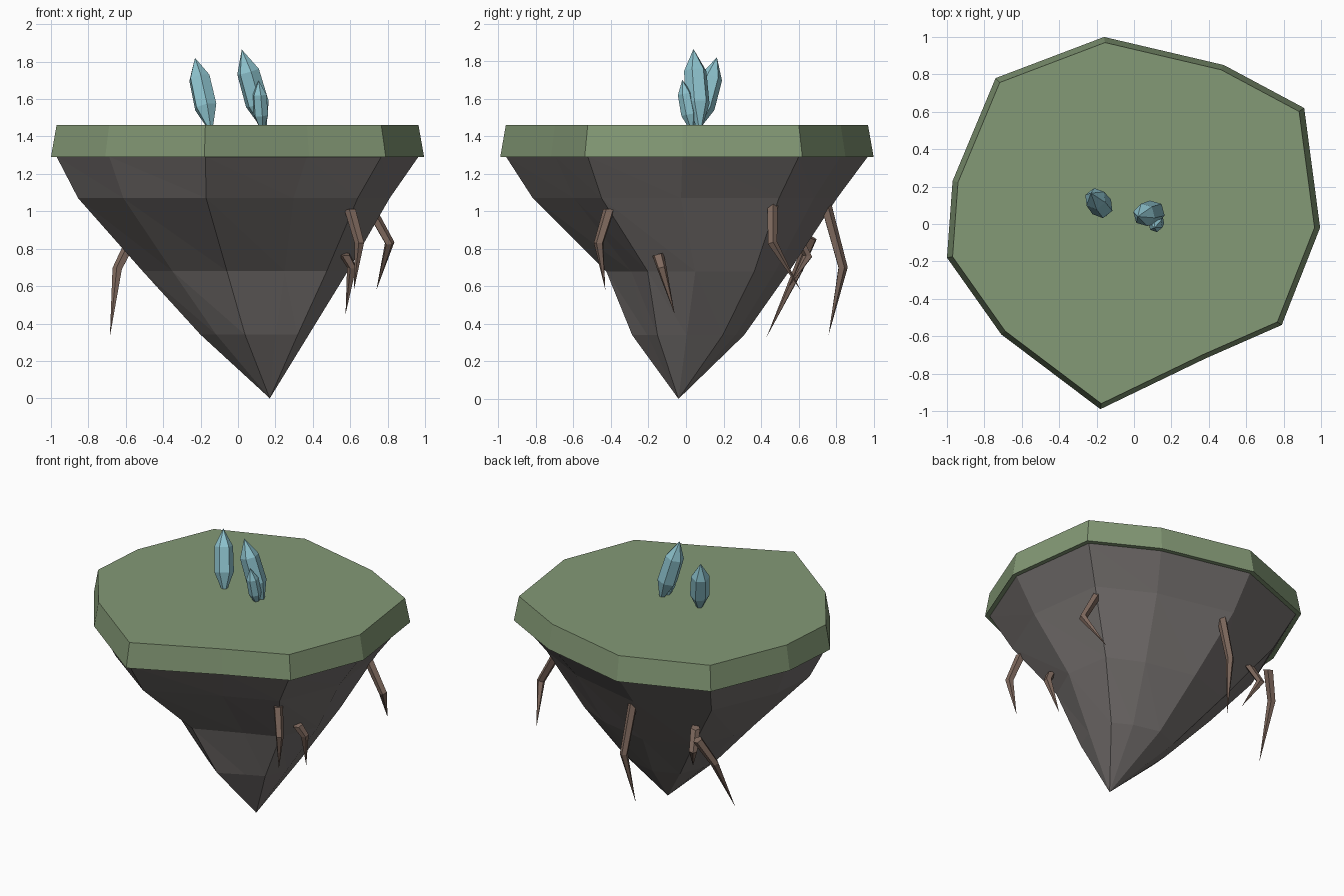
import bpy
import bmesh
import math
from mathutils import Vector

old = bpy.data.objects.get("Cube")
if old:
    bpy.data.objects.remove(old, do_unlink=True)


def material(name, rgb):
    m = bpy.data.materials.new(name)
    m.use_nodes = True
    m.diffuse_color = (*rgb, 1)
    m.node_tree.nodes["Principled BSDF"].inputs["Base Color"].default_value = (*rgb, 1)
    return m


GRASS = material("grass_green", (0.23, 0.32, 0.18))
ROCK = material("rock_grey", (0.175, 0.16, 0.155))
ROOT = material("root_brown", (0.21, 0.14, 0.11))
CRYSTAL = material("crystal_blue", (0.27, 0.55, 0.62))


def loft(name, rings, mat):
    """Join rings of points; a ring with one point closes to a tip."""
    bm = bmesh.new()
    loops = [[bm.verts.new(p) for p in ring] for ring in rings]
    n = max(len(loop) for loop in loops)
    for a, b in zip(loops, loops[1:]):
        for i in range(n):
            j = (i + 1) % n
            if len(a) == 1:
                bm.faces.new((a[0], b[i], b[j]))
            elif len(b) == 1:
                bm.faces.new((a[i], a[j], b[0]))
            else:
                bm.faces.new((a[i], a[j], b[j]))
                bm.faces.new((a[i], b[j], b[i]))
    for loop in (loops[0], loops[-1]):
        if len(loop) > 1:
            bm.faces.new(loop)
    bmesh.ops.recalc_face_normals(bm, faces=bm.faces)
    mesh = bpy.data.meshes.new(name)
    bm.to_mesh(mesh)
    bm.free()
    mesh.materials.append(mat)
    obj = bpy.data.objects.new(name, mesh)
    bpy.context.collection.objects.link(obj)
    return obj


def spike(name, points, radii, sides, mat):
    """Faceted rod along a path; zero radius gives a point."""
    pts = [Vector(p) for p in points]
    turn = (pts[-1] - pts[0]).to_track_quat('Z', 'Y')
    rings = []
    for p, r in zip(pts, radii):
        count = sides if r > 0 else 1
        rings.append([p + turn @ Vector((r * math.cos(math.tau * k / sides),
                                         r * math.sin(math.tau * k / sides), 0))
                      for k in range(count)])
    loft(name, rings, mat)


# Irregular island outline
OUTLINE = [(0.995, -0.02), (0.91, 0.62), (0.48, 0.85), (-0.16, 1.0),
           (-0.74, 0.78), (-0.97, 0.23), (-1.0, -0.18), (-0.71, -0.59),
           (-0.18, -0.99), (0.38, -0.72), (0.79, -0.54)]


def outline_ring(z, sx, sy, dx=0, dy=0):
    return [(x * sx + dx, y * sy + dy, z) for x, y in OUTLINE]


# Grass slab, slightly tapered
loft("grass_slab", [outline_ring(1.29, 1, 1), outline_ring(1.46, 0.97, 0.97)], GRASS)

# Faceted rock cone hanging below
loft("rock_base", [
    outline_ring(1.292, 0.97, 0.97),
    outline_ring(1.07, 0.835, 0.815, -0.02, -0.01),
    outline_ring(0.68, 0.55, 0.49, 0.04, 0.06),
    outline_ring(0.34, 0.29, 0.3, 0.09, 0.01),
    [(0.17, -0.04, 0)]], ROCK)

# Double-pointed crystals: base, tip, radius
CRYSTALS = {
    "crystal_right": ((-0.14, 0.05, 1.41), (-0.23, 0.165, 1.82), 0.063),
    "crystal_tall": ((0.15, 0.075, 1.41), (0.02, 0.04, 1.865), 0.065),
    "crystal_small": ((0.13, 0.035, 1.41), (0.11, -0.02, 1.7), 0.041),
}
for name, (base, tip, r) in CRYSTALS.items():
    base, tip = Vector(base), Vector(tip)
    path = [base.lerp(tip, t) for t in (0, 0.36, 0.74, 1)]
    spike(name, path, (0, r, r * 0.95, 0), 6, CRYSTAL)

# Bent roots: start, knee, tip
ROOTS = {
    "root_side": ((0.57, -0.15, 0.77), (0.61, -0.13, 0.7), (0.575, -0.06, 0.45)),
    "root_front_left": ((0.6, -0.41, 1.01), (0.65, -0.465, 0.83), (0.62, -0.43, 0.58)),
    "root_back_left": ((0.67, 0.46, 1.08), (0.81, 0.46, 0.83), (0.74, 0.61, 0.58)),
    "root_back": ((-0.11, 0.74, 1.05), (-0.1, 0.835, 0.7), (-0.14, 0.76, 0.34)),
    "root_back_right": ((-0.56, 0.67, 0.86), (-0.645, 0.6, 0.69), (-0.685, 0.43, 0.33)),
    "root_back_short": ((-0.48, 0.58, 0.89), (-0.51, 0.65, 0.76), (-0.44, 0.55, 0.6)),
}
for name, path in ROOTS.items():
    spike(name, path, (0.032, 0.027, 0), 5, ROOT)
